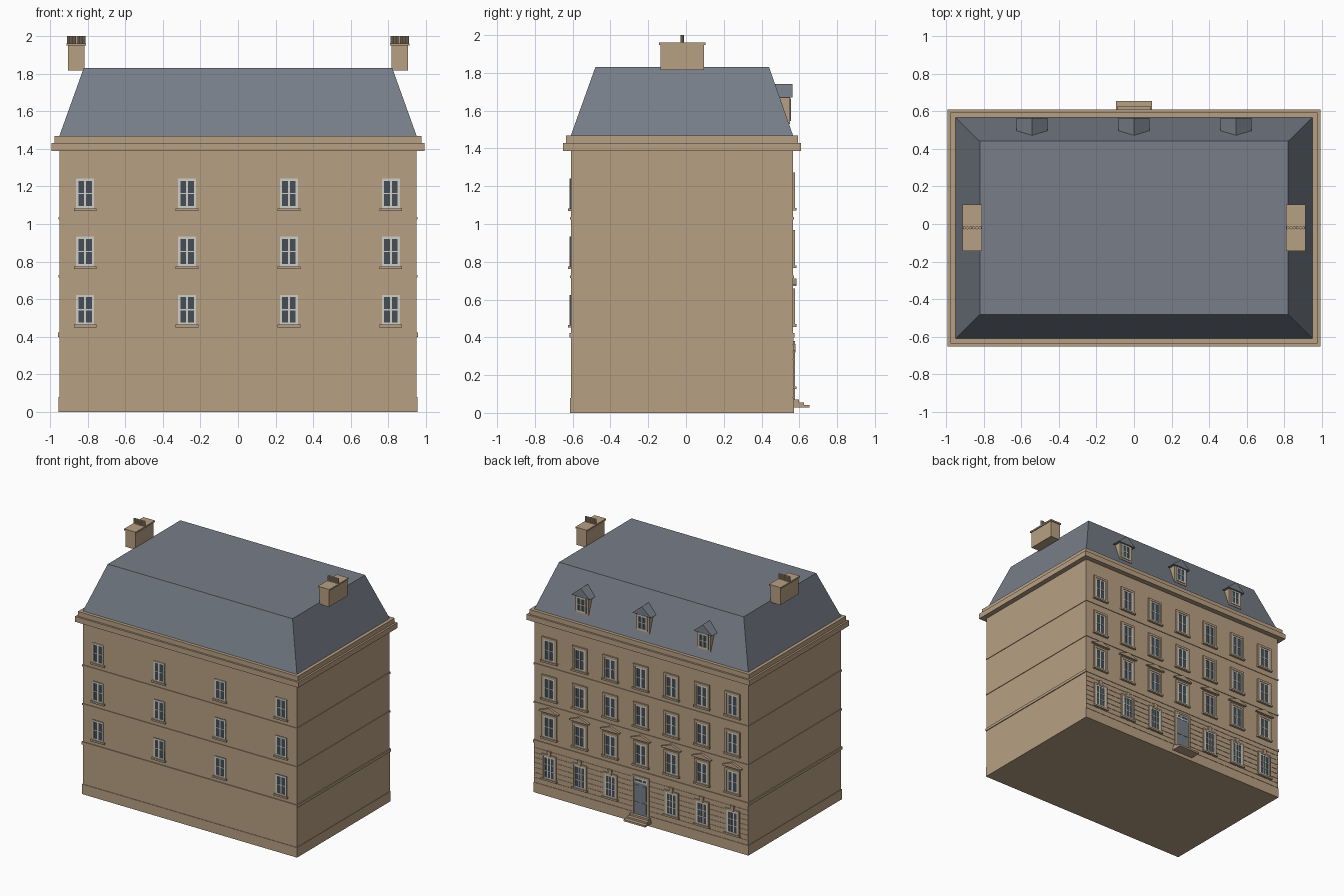
import bpy, bmesh, math
from mathutils import Matrix, Vector

if "Cube" in bpy.data.objects:
    bpy.data.objects.remove(bpy.data.objects["Cube"])


def material(name, rgb):
    m = bpy.data.materials.new(name)
    m.diffuse_color = (*rgb, 1)
    m.use_nodes = True
    m.node_tree.nodes["Principled BSDF"].inputs["Base Color"].default_value = m.diffuse_color
    return m


STONE = material("sandstone", (0.477, 0.352, 0.228))
SLATE = material("slate", (0.185, 0.208, 0.25))
PAINT = material("white_paint", (0.62, 0.62, 0.56))
GLASS = material("dark_glass", (0.058, 0.075, 0.095))

parts = {}


def part(name, mat):
    return parts.setdefault(name, (bmesh.new(), mat))[0]


def box(name, mat, x0, x1, y0, y1, z0, z1):
    size = Vector((abs(x1 - x0), abs(y1 - y0), z1 - z0))
    mid = Vector(((x0 + x1) / 2, (y0 + y1) / 2, (z0 + z1) / 2))
    bmesh.ops.create_cube(part(name, mat), size=1,
                          matrix=Matrix.Translation(mid) @ Matrix.Diagonal((*size, 1)))


def prism(name, mat, pts, y0, y1):
    """Extrude an x-z outline along y."""
    bm = part(name, mat)
    f = bm.faces.new([bm.verts.new((x, y0, z)) for x, z in pts])
    ext = bmesh.ops.extrude_face_region(bm, geom=[f])["geom"]
    bmesh.ops.translate(bm, vec=(0, y1 - y0, 0),
                        verts=[v for v in ext if isinstance(v, bmesh.types.BMVert)])


X, Y0, Y1 = 0.95, -0.61, 0.567


def ring(name, out, z0, z1):
    """Course wrapping the whole building."""
    box(name, STONE, -X - out, X + out, Y0 - out, Y1 + out, z0, z1)


def window(kind, cx, z0, z1, hw, wall, s, cols, rows):
    """Glass plate with painted bars; s is the outward y direction."""
    def plate(name, mat, a, b, c, d, depth):
        box(kind + name, mat, cx + a, cx + b, wall - s * 0.005, wall + s * depth, c, d)
    e = 0.012
    plate("_glass", GLASS, -hw, hw, z0, z1, 0.004)
    for a, b in ((-hw, -hw + e), (hw - e, hw)):
        plate("_frames", PAINT, a, b, z0, z1, 0.007)
    for c, d in ((z0, z0 + e), (z1 - e, z1)):
        plate("_frames", PAINT, -hw + e, hw - e, c, d, 0.007)
    for i in range(1, cols):
        x = -hw + e + (2 * hw - 2 * e) * i / cols
        t = 0.005 if cols == 2 else 0.003
        plate("_frames", PAINT, x - t, x + t, z0 + e, z1 - e, 0.007)
    for j in range(1, rows):
        z = z0 + e + (z1 - z0 - 2 * e) * j / rows
        plate("_frames", PAINT, -hw + e, hw - e, z - 0.003, z + 0.003, 0.0065)


def surround(cx, z0, z1, hw, t):
    """Stone jambs and lintel on the entrance side."""
    for a, b in ((-hw - t, -hw), (hw, hw + t)):
        box("window_surrounds", STONE, cx + a, cx + b, Y1 - 0.005, Y1 + 0.011, z0, z1 + t)
    box("window_surrounds", STONE, cx - hw, cx + hw, Y1 - 0.005, Y1 + 0.011, z1, z1 + t)


# Walls, plinth and horizontal courses
box("walls", STONE, -X, X, Y0, Y1, 0, 1.40)
ring("plinth", 0.004, 0, 0.08)
ring("ground_floor_band", 0.007, 0.40, 0.422)
ring("storey_bands", 0.005, 0.715, 0.728)
ring("storey_bands", 0.005, 1.025, 1.038)
ring("cornice_lower", 0.041, 1.387, 1.43)
ring("cornice_upper", 0.026, 1.43, 1.468)

# Rusticated ground floor courses
n = 8
for i in range(n):
    z = 0.08 + 0.04 * i
    box("rustication", STONE, -X, X, Y1 - 0.005, Y1 + 0.003, z + 0.004, z + 0.04)

# Mansard roof
bm = part("mansard_roof", SLATE)
rows = [[bm.verts.new(p) for p in ((-a, b, z), (a, b, z), (a, c, z), (-a, c, z))]
        for a, b, c, z in ((0.95, -0.61, 0.567, 1.468), (0.82, -0.48, 0.44, 1.83))]
bm.faces.new(rows[0][::-1])
bm.faces.new(rows[1])
for i in range(4):
    j = (i + 1) % 4
    bm.faces.new((rows[0][i], rows[0][j], rows[1][j], rows[1][i]))

# Plain side windows
for i in range(4):
    cx = -0.813 + 0.542 * i
    for z in (0.465, 0.775, 1.083):
        window("plain", cx, z, z + 0.158, 0.048, Y0, -1, 2, 2)
        box("sills", STONE, cx - 0.06, cx + 0.06, Y0 + 0.005, Y0 - 0.016, z - 0.014, z)

# Entrance side windows
for i in range(-3, 4):
    cx = 0.271 * i
    for z in (0.47, 0.78, 1.085):
        window("facade", cx, z, z + 0.17, 0.048, Y1, 1, 2, 2)
        surround(cx, z, z + 0.17, 0.048, 0.018)
        box("sills", STONE, cx - 0.072, cx + 0.072, Y1 - 0.005, Y1 + 0.018, z - 0.014, z)
    # First floor pediments
    prism("pediments", STONE, [(cx - 0.085, 0.672), (cx + 0.085, 0.672),
                               (cx + 0.085, 0.68), (cx, 0.712), (cx - 0.085, 0.68)],
          Y1 - 0.005, Y1 + 0.018)
    if i:
        window("ground", cx, 0.14, 0.32, 0.05, Y1 + 0.002, 1, 3, 3)
        surround(cx, 0.14, 0.32, 0.05, 0.014)
        box("sills", STONE, cx - 0.07, cx + 0.07, Y1 - 0.005, Y1 + 0.018, 0.126, 0.14)
        prism("keystones", STONE, [(cx - 0.012, 0.32), (cx + 0.012, 0.32),
                                   (cx + 0.018, 0.365), (cx - 0.018, 0.365)],
              Y1 - 0.005, Y1 + 0.014)

# Door with fanlight and panels
box("door", SLATE, -0.06, 0.06, Y1 - 0.005, Y1 + 0.006, 0.06, 0.325)
for s in (-1, 1):
    for z0, z1 in ((0.085, 0.17), (0.19, 0.305)):
        box("door_panels", SLATE, s * 0.01, s * 0.05, Y1, Y1 + 0.009, z0, z1)
window("fanlight", 0, 0.325, 0.365, 0.06, Y1 + 0.001, 1, 3, 1)
surround(0, 0.06, 0.365, 0.06, 0.016)

# Entrance steps
for hw, y, z0, z1 in ((0.095, 0.655, 0.028, 0.042), (0.09, 0.625, 0.042, 0.056),
                      (0.085, 0.597, 0.056, 0.07)):
    box("entrance_steps", STONE, -hw, hw, Y1 - 0.01, y, z0, z1)

# Dormers
for i in (-1, 0, 1):
    cx = 0.542 * i
    box("dormer_walls", STONE, cx - 0.06, cx + 0.06, 0.45, 0.55, 1.53, 1.672)
    window("dormer", cx, 1.545, 1.665, 0.042, 0.55, 1, 2, 2)
    prism("dormer_roofs", SLATE, [(cx - 0.083, 1.67), (cx + 0.083, 1.67), (cx, 1.74)],
          0.44, 0.563)

# Chimneys with rows of pots
for s in (-1, 1):
    cx = s * 0.86
    box("chimneys", STONE, cx - 0.044, cx + 0.044, -0.135, 0.095, 1.815, 1.95)
    box("chimney_caps", STONE, cx - 0.051, cx + 0.051, -0.143, 0.103, 1.948, 1.96)
    for k in range(6):
        at = Matrix.Translation((cx - 0.042 + 0.0168 * k, -0.02, 1.979))
        bmesh.ops.create_cone(part("chimney_pots", STONE), cap_ends=True, segments=10,
                              radius1=0.0085, radius2=0.0085, depth=0.042, matrix=at)

for name, (bm, mat) in parts.items():
    bmesh.ops.recalc_face_normals(bm, faces=bm.faces)
    me = bpy.data.meshes.new(name)
    bm.to_mesh(me)
    bm.free()
    me.materials.append(mat)
    bpy.context.collection.objects.link(bpy.data.objects.new(name, me))
